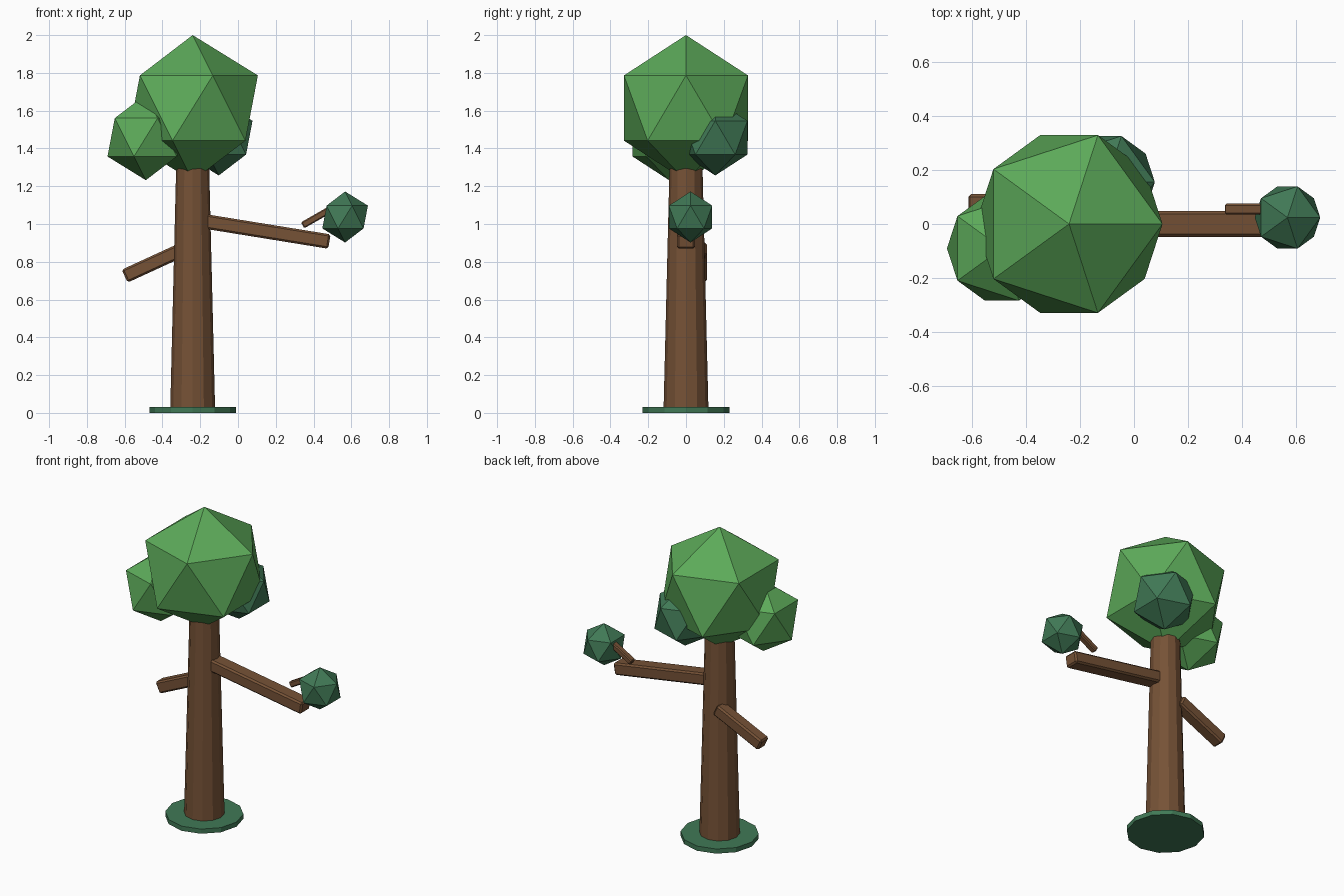
import bpy
import math
from mathutils import Vector

if "Cube" in bpy.data.objects:
    bpy.data.objects.remove(bpy.data.objects["Cube"])


def material(name, rgb):
    m = bpy.data.materials.new(name)
    m.diffuse_color = (*rgb, 1)
    m.use_nodes = True
    m.node_tree.nodes["Principled BSDF"].inputs["Base Color"].default_value = m.diffuse_color
    return m


BARK = material("bark brown", (0.180, 0.084, 0.037))
LEAF = material("leaf green", (0.107, 0.400, 0.100))
DARK = material("dark green", (0.052, 0.190, 0.092))


def finish(name, mat, bevel=0):
    ob = bpy.context.object
    ob.name = name
    ob.data.materials.append(mat)
    if bevel:
        mod = ob.modifiers.new("bevel", "BEVEL")
        mod.width = bevel
        mod.segments = 1
        mod.limit_method = "ANGLE"
        mod.angle_limit = math.radians(40)
    return ob


def foliage(name, centre, radius, mat):
    bpy.ops.mesh.primitive_ico_sphere_add(subdivisions=1, radius=radius, location=centre)
    finish(name, mat)


def branch(name, start, end, thickness, depth, bevel):
    # square bar running from start to end in the xz plane
    a, b = Vector(start), Vector(end)
    d = b - a
    bpy.ops.mesh.primitive_cube_add(size=1, location=(a + b) / 2,
                                    rotation=(0, -math.atan2(d.z, d.x), 0))
    bpy.context.object.scale = (d.length, depth, thickness)
    bpy.ops.object.transform_apply(location=False, rotation=False, scale=True)
    finish(name, BARK, bevel)


# grass disc and tapered trunk
bpy.ops.mesh.primitive_cylinder_add(vertices=12, radius=0.229, depth=0.03,
                                    location=(-0.24, 0, 0.015))
finish("grass_base", DARK)
bpy.ops.mesh.primitive_cone_add(vertices=12, radius1=0.119, radius2=0.085, depth=1.39,
                                location=(-0.24, 0, 0.705))
finish("trunk", BARK, 0.01)

# branches
branch("right_branch", (-0.22, 0, 1.021), (0.484, 0, 0.907), 0.077, 0.095, 0.01)
branch("left_branch", (-0.28, 0.07, 0.871), (-0.60, 0.07, 0.724), 0.075, 0.08, 0.01)
branch("twig", (0.342, 0.055, 0.993), (0.52, 0.055, 1.095), 0.036, 0.04, 0.006)

# leaf clusters
foliage("crown", (-0.24, 0, 1.614), 0.386, LEAF)
foliage("left_leaves", (-0.488, -0.09, 1.459), 0.227, LEAF)
foliage("back_leaves", (-0.102, 0.155, 1.457), 0.20, DARK)
foliage("branch_leaves", (0.567, 0.024, 1.037), 0.135, DARK)
